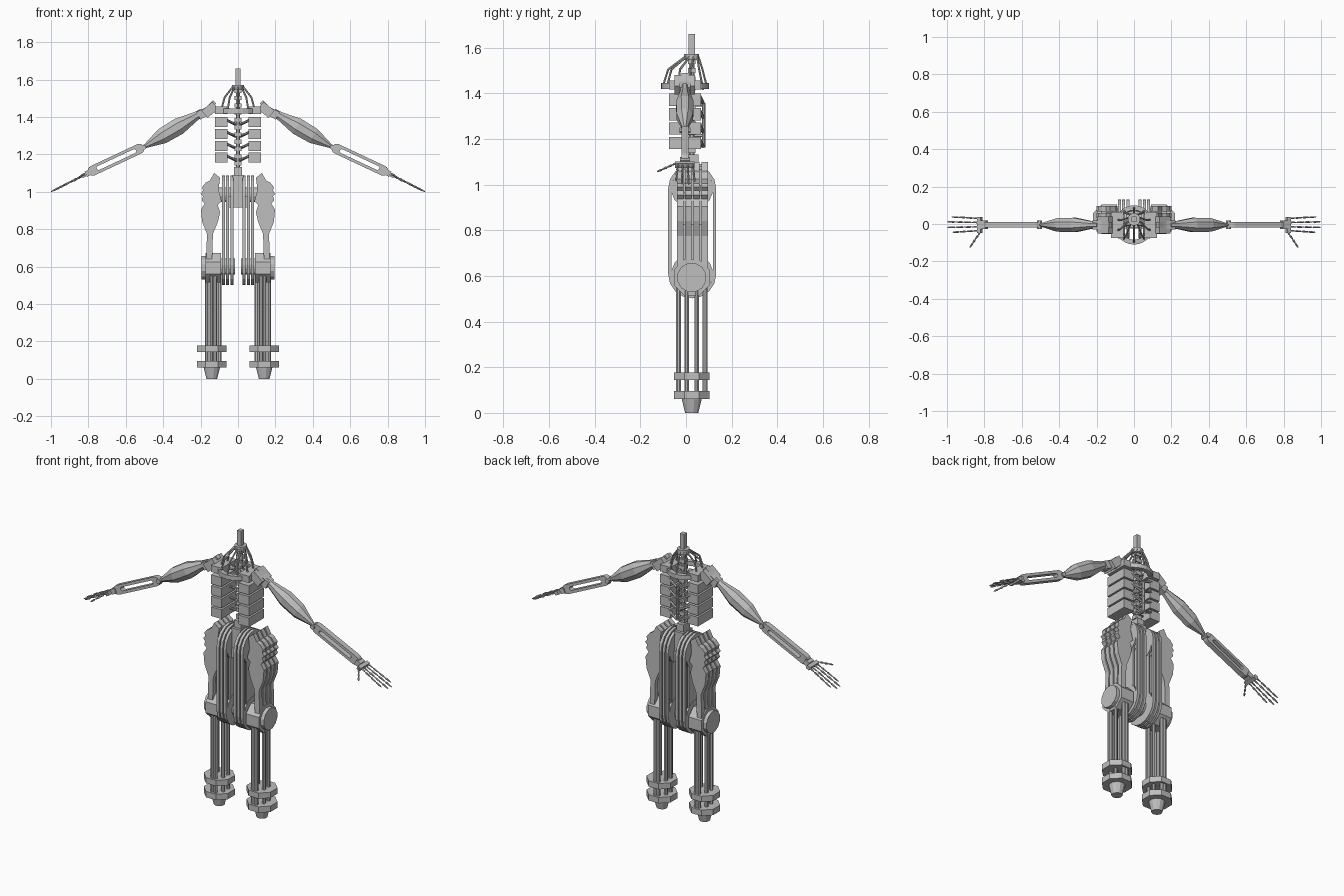
import bpy, bmesh, math
from mathutils import Vector, Matrix

if "Cube" in bpy.data.objects:
    bpy.data.objects.remove(bpy.data.objects["Cube"])

grey = bpy.data.materials.new("metal_grey")
grey.diffuse_color = (0.52, 0.52, 0.52, 1)
grey.use_nodes = True
grey.node_tree.nodes["Principled BSDF"].inputs["Base Color"].default_value = grey.diffuse_color


def finish(name, bm):
    bmesh.ops.recalc_face_normals(bm, faces=bm.faces)
    me = bpy.data.meshes.new(name)
    bm.to_mesh(me)
    bm.free()
    me.materials.append(grey)
    ob = bpy.data.objects.new(name, me)
    bpy.context.collection.objects.link(ob)
    return ob


def box(name, c, size, tilt=0):
    """Box at c, optionally tilted about y."""
    bm = bmesh.new()
    m = Matrix.Translation(c) @ Matrix.Rotation(tilt, 4, 'Y') @ Matrix.Diagonal((*size, 1))
    bmesh.ops.create_cube(bm, size=1, matrix=m)
    return finish(name, bm)


def spindle(name, a, b, stations, sides=8, flat=1.0):
    """Lathe along a-b; stations are (fraction, radius); flat scales the depth."""
    a, b = Vector(a), Vector(b)
    d = (b - a).normalized()
    side = Vector((0, 1, 0)) if abs(d.y) < 0.9 else Vector((1, 0, 0))
    up = d.cross(side).normalized()
    side = up.cross(d)
    bm = bmesh.new()
    rings = []
    for t, r in stations:
        ring = []
        for i in range(sides):
            w = 2 * math.pi * (i + 0.5) / sides
            ring.append(bm.verts.new(a.lerp(b, t) + side * (r * flat * math.cos(w)) + up * (r * math.sin(w))))
        rings.append(ring)
    for p, q in zip(rings, rings[1:]):
        for i in range(sides):
            j = (i + 1) % sides
            bm.faces.new((p[i], p[j], q[j], q[i]))
    bm.faces.new(rings[0])
    bm.faces.new(rings[-1])
    return finish(name, bm)


def rod(name, a, b, r, sides=8, r2=None):
    return spindle(name, a, b, [(0, r), (1, r if r2 is None else r2)], sides)


def plate(name, outline, place, lo, hi, hole=None):
    """Extruded outline, with an optional hole that has as many points."""
    bm = bmesh.new()
    loops = [[[bm.verts.new(place(u, v, w)) for u, v in pts] for w in (lo, hi)]
             for pts in ([outline, hole] if hole else [outline])]
    n = len(outline)
    for low, high in loops:
        for i in range(n):
            j = (i + 1) % n
            bm.faces.new((low[i], low[j], high[j], high[i]))
    for k in (0, 1):
        if hole:
            p, q = loops[0][k], loops[1][k]
            for i in range(n):
                j = (i + 1) % n
                bm.faces.new((p[i], p[j], q[j], q[i]))
        else:
            bm.faces.new(loops[0][k])
    return finish(name, bm)


def stadium(u, v0, v1, r, seg=8):
    """Long loop with rounded ends, its length along v."""
    top = [(u + r * math.cos(math.pi * i / seg), v1 + r * math.sin(math.pi * i / seg)) for i in range(seg + 1)]
    low = [(u - r * math.cos(math.pi * i / seg), v0 - r * math.sin(math.pi * i / seg)) for i in range(seg + 1)]
    return top + low


def ring(name, c, radius, r, seg=24):
    outer = [(math.cos(2 * math.pi * i / seg), math.sin(2 * math.pi * i / seg)) for i in range(seg)]
    scale = lambda k: [(x * k, y * k) for x, y in outer]
    plate(name, scale(radius), lambda u, v, w: (c[0] + u, c[1] + v, c[2] + w), -r, r, scale(radius - 2 * r))


Y = 0.025  # depth of the leg and spine axis

THIGH = [(.128, 1.10), (.096, 1.075), (.104, 1.01), (.088, .95), (.108, .93), (.096, .89), (.107, .84),
         (.134, .775), (.139, .62), (.17, .62), (.166, .775), (.192, .84), (.198, .905), (.178, .936),
         (.194, .955), (.187, .975), (.2, .99), (.187, 1.005), (.192, 1.025), (.171, 1.05), (.15, 1.06)]

for s, tag in ((-1, "left_"), (1, "right_")):
    # Foot: tapered tip, two octagonal discs
    rod(tag + "foot_tip", (s * .14, Y, 0), (s * .14, Y, .06), .03, 12, .045)
    for z0, z1 in ((.06, .095), (.143, .177)):
        rod(tag + "foot_disc", (s * .14, Y, z0), (s * .14, Y, z1), .085, 8)
    # Shin rods
    for dx, dy in ((.034, .022), (.034, -.022), (.01, .058), (.01, -.058)):
        for f in (-1, 1):
            x = s * (.133 + f * dx)
            rod(tag + "shin_rod", (x, Y + dy, .09), (x, Y + dy, .6), .011, 8)
    # Knee: wide housing, outer cap and pulleys
    spindle(tag + "knee_housing", (s * .09, Y, .593), (s * .175, Y, .593), [(0, .085), (1, .085)], 8, 1.0).scale.z = 1
    rod(tag + "knee_cap", (s * .17, Y, .593), (s * .196, Y, .593), .065, 12)
    rod(tag + "knee_axle", (s * .015, Y, .6), (s * .1, Y, .6), .045, 12)

    # Drive belts around solid inner plates
    def across(u, v, w, s=s):
        return (s * w, u, v)
    for x in (.032, .055, .078):
        plate(tag + "belt", stadium(.027, .607, .983, .105), across, x - .008, x + .008,
              stadium(.027, .607, .983, .091))
        rod(tag + "belt_pulley", (s * (x - .006), .027, .607), (s * (x + .006), .027, .607), .092, 16)
        rod(tag + "hip_pulley", (s * (x - .006), .027, .983), (s * (x + .006), .027, .983), .092, 16)
        plate(tag + "belt_plate", stadium(.027, .62, .97, .064), across, x - .004, x + .004)

    # Thigh: four lobed slabs side by side
    for k in range(4):
        y = -.04 + k * .036
        plate(tag + "thigh_slab", THIGH, lambda u, v, w, s=s: (s * u, w, v), y, y + .028)
    box(tag + "thigh_core", (s * .146, Y, .89), (.06, .12, .13))
    rod(tag + "hip_axle", (0, Y, .985), (s * .15, Y, .985), .04, 12)

    # Chest blocks and ribs
    for k in range(5):
        z = 1.182 + k * .0635
        box(tag + "chest_block", (s * .09, -.005, z), (.068, .14, .054 if k < 4 else .04))
        rod(tag + "rib", (s * .01, .075, z - .015), (s * .07, .06, z + .015), .007, 6)
        rod(tag + "inner_rib", (s * .01, .03, z - .01), (s * .07, .0, z + .012), .006, 6)

    # Shoulder: joint blocks, upright bar and collar bar
    tilt = s * math.radians(27)
    box(tag + "shoulder_block", (s * .15, -.005, 1.438), (.075, .09, .05), s * math.radians(40))
    box(tag + "shoulder_link", (s * .185, -.005, 1.42), (.06, .05, .045), tilt)
    box(tag + "shoulder_bar", (s * .15, -.005, 1.455), (.07, .03, .024), s * math.radians(45))
    rod(tag + "collar_bar", (s * .02, .0, 1.435), (s * .15, -.005, 1.435), .012, 8)
    # Upper arm spindle
    spindle(tag + "upper_arm", (s * .19, -.005, 1.425), (s * .505, -.005, 1.238),
            [(0, .022), (.12, .026), (.4, .049), (.68, .046), (.96, .013), (1, .011)], 8, .85)

    # Slotted forearm: length along v, from elbow to wrist
    def along(u, v, w, s=s):
        e, d = Vector((.505, 0, 1.24)), Vector((.905, 0, -.425))
        p = e + d * v + Vector((.425, 0, .905)) * u
        return (s * p.x, w - .004, p.z)
    plate(tag + "forearm", stadium(0, .025, .30, .027), along, -.016, .016, stadium(0, .055, .265, .011))
    rod(tag + "elbow_pin", (s * .505, -.028, 1.238), (s * .505, .02, 1.238), .014, 8)

    # Hand: wrist, palm bar, jointed fingers and thumb
    box(tag + "wrist", (s * .8, -.004, 1.1), (.03, .045, .03), tilt)
    box(tag + "palm", (s * .825, -.006, 1.087), (.022, .085, .022), tilt)
    fingers = [((.825, .03, 1.09), (.975, .038, 1.012)), ((.825, .008, 1.088), (1.0, .012, 1.0)),
               ((.825, -.015, 1.088), (.998, -.018, 1.001)), ((.825, -.035, 1.09), (.97, -.044, 1.014)),
               ((.82, -.04, 1.095), (.878, -.126, 1.057))]
    for a, b in fingers:
        a, b = Vector((s * a[0], *a[1:])), Vector((s * b[0], *b[1:]))
        n = 4
        for i in range(n):
            spindle(tag + "finger_joint", a.lerp(b, i / n), a.lerp(b, (i + 1) / n),
                    [(0, .002), (.2, .0058), (.8, .004), (1, .0015)], 6)

# Pelvis
box("pelvis", (0, Y, 1.03), (.06, .09, .12))
box("pelvis_cap", (0, Y, 1.11), (.045, .06, .045))
box("pelvis_base", (0, Y, .945), (.1, .1, .06))

# Spine with vertebrae and rear rod
rod("spine", (0, Y, 1.1), (0, Y, 1.56), .013, 8)
for k in range(11):
    box("vertebra", (0, Y, 1.15 + k * .039), (.04, .034, .022))
rod("rear_spine_rod", (0, .078, 1.17), (0, .078, 1.35), .009, 8)
for k in range(5):
    rod("rear_spine_link", (0, Y, 1.17 + k * .045), (0, .085, 1.17 + k * .045), .007, 6)

# Collar ring, neck post and cords
ring("collar_ring", (0, -.005, 1.432), .105, .013)
rod("neck_hub", (0, Y, 1.545), (0, Y, 1.572), .034, 12)
box("neck_post", (0, Y, 1.61), (.026, .028, .1))
for k in range(10):
    w = 2 * math.pi * (k + .5) / 10
    c, n = math.cos(w), math.sin(w)
    knee = (c * .075, -.003 + n * .075, 1.505)
    rod("neck_cord_upper", (c * .03, Y + n * .03, 1.56), knee, .005, 6)
    rod("neck_cord_lower", knee, (c * .095, -.005 + n * .095, 1.435), .005, 6)
